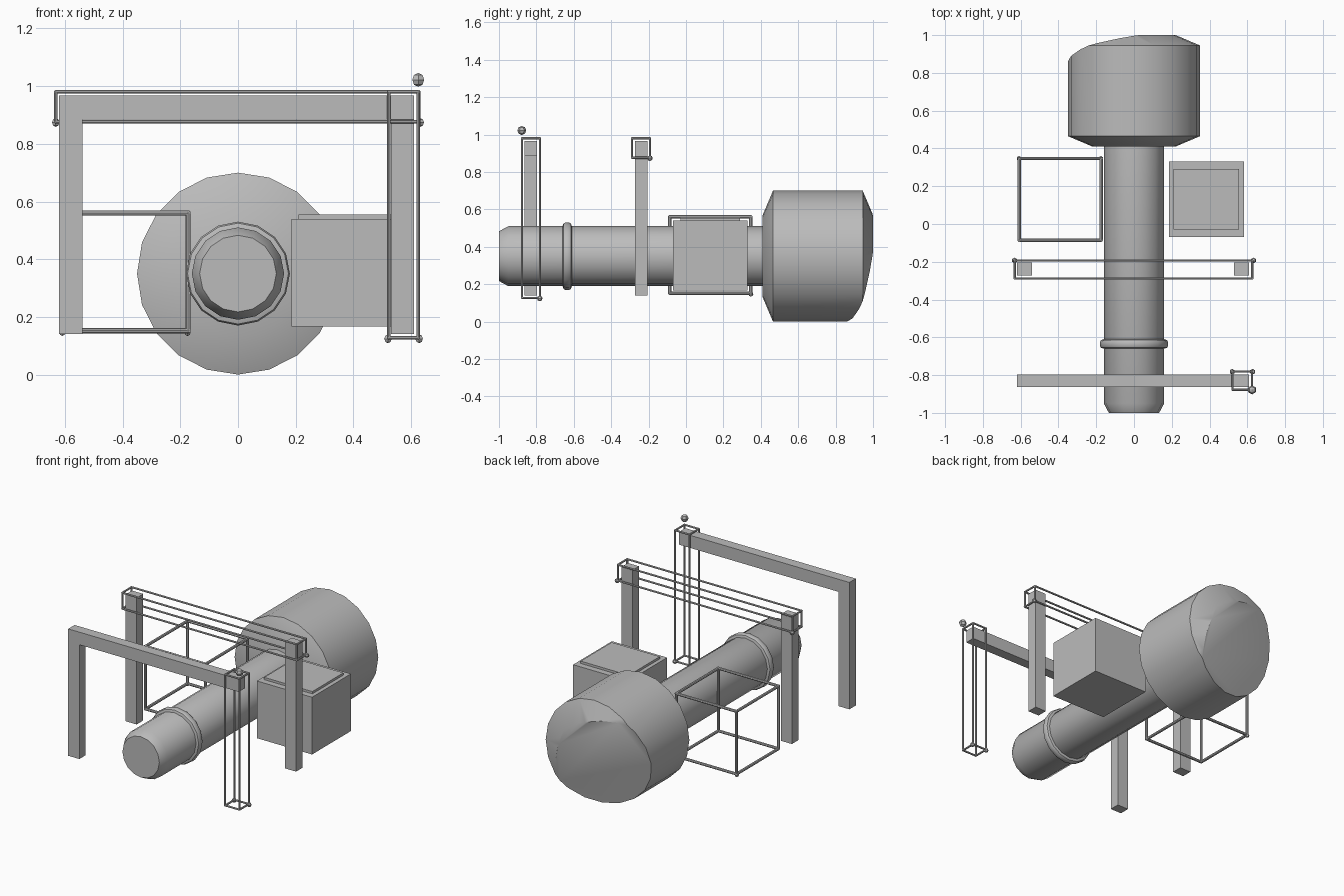
import bpy, bmesh, math
from mathutils import Vector, Matrix

if "Cube" in bpy.data.objects:
    bpy.data.objects.remove(bpy.data.objects["Cube"])

AXIS_Z = 0.35  # height of the main tube's axis

grey = bpy.data.materials.new("plain_grey")
grey.diffuse_color = (0.5, 0.5, 0.5, 1)
grey.use_nodes = True
grey.node_tree.nodes["Principled BSDF"].inputs["Base Color"].default_value = grey.diffuse_color


def finish(bm, name, smooth=False):
    bmesh.ops.recalc_face_normals(bm, faces=bm.faces)
    me = bpy.data.meshes.new(name)
    bm.to_mesh(me)
    bm.free()
    me.materials.append(grey)
    ob = bpy.data.objects.new(name, me)
    bpy.context.collection.objects.link(ob)
    if smooth:
        me.shade_smooth()
        me.set_sharp_from_angle(angle=math.radians(30))
    return ob


def add_box(bm, lo, hi):
    lo, hi = Vector(lo), Vector(hi)
    m = Matrix.Translation((lo + hi) / 2) @ Matrix.Diagonal((*(hi - lo), 1))
    bmesh.ops.create_cube(bm, size=1, matrix=m)


def boxes(name, *spans):
    bm = bmesh.new()
    for lo, hi in spans:
        add_box(bm, lo, hi)
    return finish(bm, name)


def lathe_y(profile, sides):
    """Closed turned body along y from (y, radius) pairs."""
    bm = bmesh.new()
    rings = []
    for y, r in profile:
        angles = [2 * math.pi * i / sides for i in range(sides)]
        rings.append([bm.verts.new((r * math.sin(a), y, AXIS_Z + r * math.cos(a))) for a in angles])
    for a, b in zip(rings, rings[1:]):
        for i in range(sides):
            j = (i + 1) % sides
            bm.faces.new((a[i], a[j], b[j], b[i]))
    bm.faces.new(rings[0])
    bm.faces.new(rings[-1])
    bmesh.ops.recalc_face_normals(bm, faces=bm.faces)
    return bm


def cage(name, lo, hi, r):
    """Twelve thin round rods along the edges of a box."""
    bm = bmesh.new()
    lo, hi = Vector(lo), Vector(hi)
    mid, size = (lo + hi) / 2, hi - lo
    for axis in range(3):
        u, v = [k for k in range(3) if k != axis]
        direction = Vector([float(k == axis) for k in range(3)])
        turn = direction.to_track_quat('Z', 'Y').to_matrix().to_4x4()
        for pu in (lo[u], hi[u]):
            for pv in (lo[v], hi[v]):
                c = mid.copy()
                c[u], c[v] = pu, pv
                bmesh.ops.create_cone(bm, cap_ends=True, segments=8, radius1=r, radius2=r,
                                      depth=size[axis] + r, matrix=Matrix.Translation(c) @ turn)
    return finish(bm, name, True)


def balls(name, r, points):
    bm = bmesh.new()
    for p in points:
        bmesh.ops.create_uvsphere(bm, u_segments=6, v_segments=4, radius=r,
                                  matrix=Matrix.Translation(p))
    return finish(bm, name)


# Main tube with chamfered nose and a collar
finish(lathe_y([(-1, 0.133), (-0.95, 0.16), (0.43, 0.16)], 16), "main_tube", True)
finish(lathe_y([(-0.66, 0.16), (-0.655, 0.175), (-0.645, 0.18), (-0.625, 0.18),
                (-0.615, 0.175), (-0.61, 0.16)], 16), "collar", True)

# Large drum, its back end sliced by a tilted plane
drum = lathe_y([(0.41, 0.22), (0.465, 0.35), (0.945, 0.35), (1.0, 0.22)], 20)
slope = 0.235
cut = bmesh.ops.bisect_plane(drum, geom=drum.verts[:] + drum.edges[:] + drum.faces[:],
                             plane_co=(0, 0.943, AXIS_Z), plane_no=(-slope, 1, -slope),
                             clear_outer=True)
rim = [e for e in drum.edges if e.is_boundary]
bmesh.ops.holes_fill(drum, edges=rim, sides=0)
finish(drum, "rear_drum", True)

# Solid side box with raised lid
boxes("side_box", ((0.185, -0.07, 0.167), (0.583, 0.33, 0.54)))
boxes("side_box_lid", ((0.21, -0.03, 0.535), (0.557, 0.29, 0.555)))

# Open wire cage on the other side
cage("side_cage", (-0.607, -0.086, 0.152), (-0.173, 0.347, 0.56), 0.009)
balls("side_cage_knobs", 0.013, [(-0.609, 0.347, 0.147), (-0.175, 0.347, 0.147)])

# Rear gantry: solid legs, wire beam
boxes("rear_gantry_legs",
      ((-0.62, -0.273, 0.14), (-0.54, -0.205, 0.965)),
      ((0.53, -0.273, 0.14), (0.61, -0.205, 0.965)))
cage("rear_gantry_beam_cage", (-0.632, -0.289, 0.876), (0.626, -0.193, 0.98), 0.006)
balls("rear_gantry_knobs", 0.015, [(s * 0.632, -0.193, 0.874) for s in (-1, 1)])

# Front gantry: solid left leg and beam, wire right leg
boxes("front_gantry_leg", ((-0.62, -0.863, 0.14), (-0.54, -0.797, 0.885)))
boxes("front_gantry_beam", ((-0.62, -0.863, 0.885), (0.61, -0.797, 0.967)))
cage("front_gantry_leg_cage", (0.522, -0.877, 0.127), (0.625, -0.781, 0.98), 0.006)
balls("front_gantry_knobs", 0.015, [(0.52, -0.782, 0.124), (0.628, -0.782, 0.124)])
balls("front_gantry_lamp", 0.024, [(0.625, -0.878, 1.022)])
